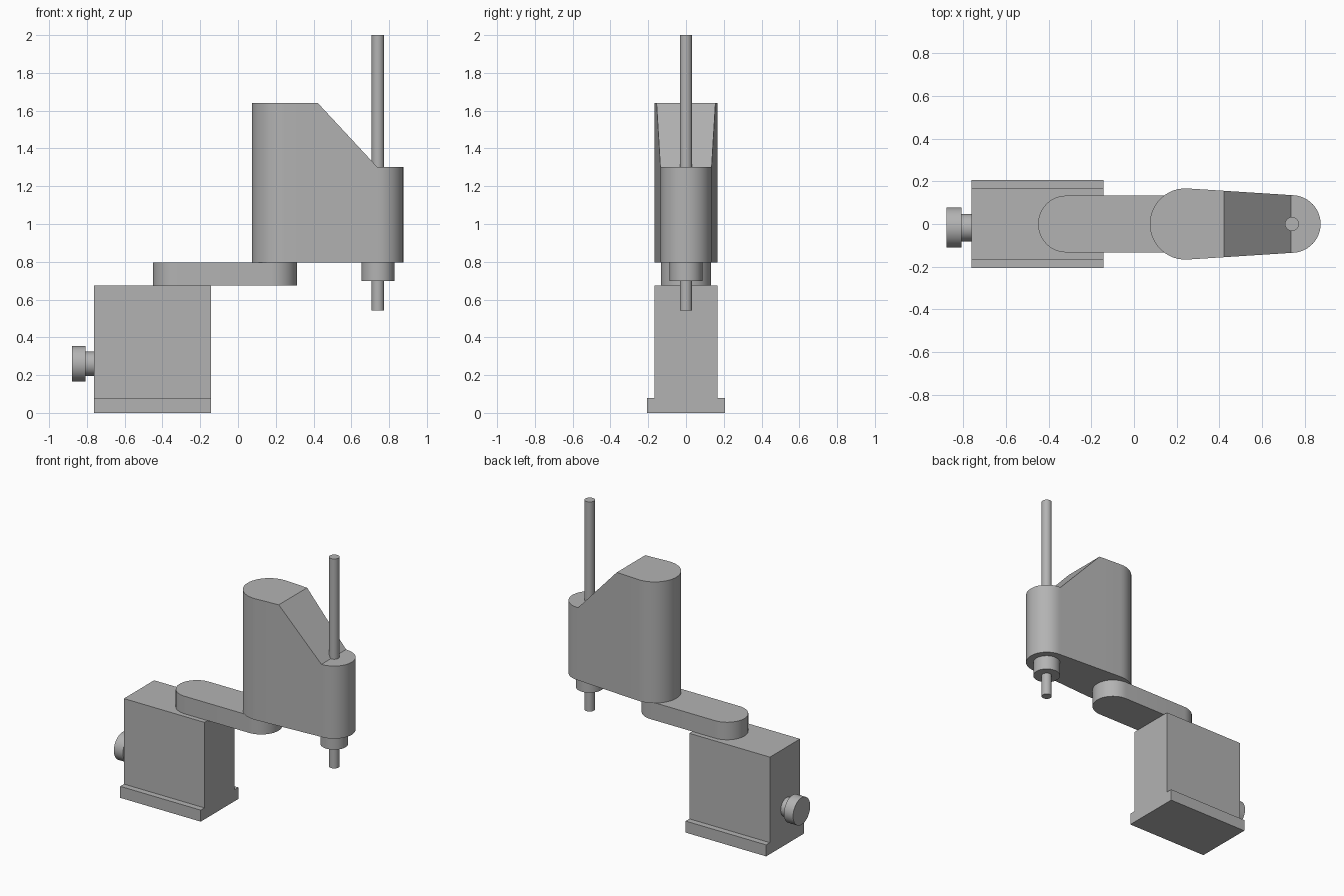
import bpy, bmesh, math

if "Cube" in bpy.data.objects:
    bpy.data.objects.remove(bpy.data.objects["Cube"])

grey = bpy.data.materials.new("machine_grey")
grey.diffuse_color = (0.45, 0.45, 0.45, 1)
grey.use_nodes = True
grey.node_tree.nodes["Principled BSDF"].inputs["Base Color"].default_value = grey.diffuse_color


def finish(name, bm):
    """Turn a bmesh into a shaded object."""
    bmesh.ops.recalc_face_normals(bm, faces=bm.faces)
    mesh = bpy.data.meshes.new(name)
    bm.to_mesh(mesh)
    bm.free()
    mesh.materials.append(grey)
    obj = bpy.data.objects.new(name, mesh)
    bpy.context.collection.objects.link(obj)
    bpy.ops.object.select_all(action='DESELECT')
    obj.select_set(True)
    bpy.context.view_layer.objects.active = obj
    bpy.ops.object.shade_smooth_by_angle(angle=math.radians(30))
    return obj


def prism(points, lo, hi, axis='Z'):
    """Extrude a 2D outline: (x, y) along z, or (y, z) along x."""
    bm = bmesh.new()
    place = (lambda p, h: (p[0], p[1], h)) if axis == 'Z' else (lambda p, h: (h, p[0], p[1]))
    a = [bm.verts.new(place(p, lo)) for p in points]
    b = [bm.verts.new(place(p, hi)) for p in points]
    n = len(points)
    bm.faces.new(a[::-1])
    bm.faces.new(b)
    for i in range(n):
        j = (i + 1) % n
        bm.faces.new((a[i], a[j], b[j], b[i]))
    return bm


def circle(cx, cy, r, n=40):
    return [(cx + r * math.cos(2 * math.pi * i / n),
             cy + r * math.sin(2 * math.pi * i / n)) for i in range(n)]


def slot(x1, r1, x2, r2, n=24):
    """Two round ends joined by tangent straight sides."""
    a = math.acos((r1 - r2) / (x2 - x1))
    pts = []
    for cx, r, start, end in ((x2, r2, -a, a), (x1, r1, a, 2 * math.pi - a)):
        for i in range(n + 1):
            t = start + (end - start) * i / n
            pts.append((cx + r * math.cos(t), r * math.sin(t)))
    return pts


# Pedestal with a foot flange along both long sides
half = [(0.207, 0), (0.207, 0.08), (0.166, 0.08), (0.166, 0.675)]
finish("pedestal", prism(half + [(-y, z) for y, z in half[::-1]], -0.762, -0.142, 'X'))

# Cable connector on the back of the pedestal
finish("connector_stem", prism(circle(-0.017, 0.26, 0.064), -0.81, -0.76, 'X'))
finish("connector_cap", prism(circle(-0.017, 0.26, 0.094), -0.878, -0.808, 'X'))

# Lower swinging link
finish("lower_link", prism(slot(-0.317, 0.133, 0.179, 0.133), 0.675, 0.797))

# Upper arm housing: tapered slot whose top slopes down to the spindle
SLOPE_START, SLOPE_END, TOP, LOW = 0.423, 0.737, 1.64, 1.302
bm = prism(slot(0.241, 0.167, 0.74, 0.135), 0.797, TOP)
for x in (SLOPE_START, SLOPE_END):
    bmesh.ops.bisect_plane(bm, geom=bm.verts[:] + bm.edges[:] + bm.faces[:],
                           plane_co=(x, 0, 0), plane_no=(1, 0, 0))
for v in bm.verts:
    if v.co.z > 1.5:
        t = (v.co.x - SLOPE_START) / (SLOPE_END - SLOPE_START)
        v.co.z = TOP + (LOW - TOP) * min(max(t, 0), 1)
finish("arm_housing", bm)

# Vertical spindle and its collar
finish("spindle_collar", prism(circle(0.741, 0, 0.087), 0.698, 0.797))
finish("spindle", prism(circle(0.741, 0, 0.033, 32), 0.542, 2.0))
